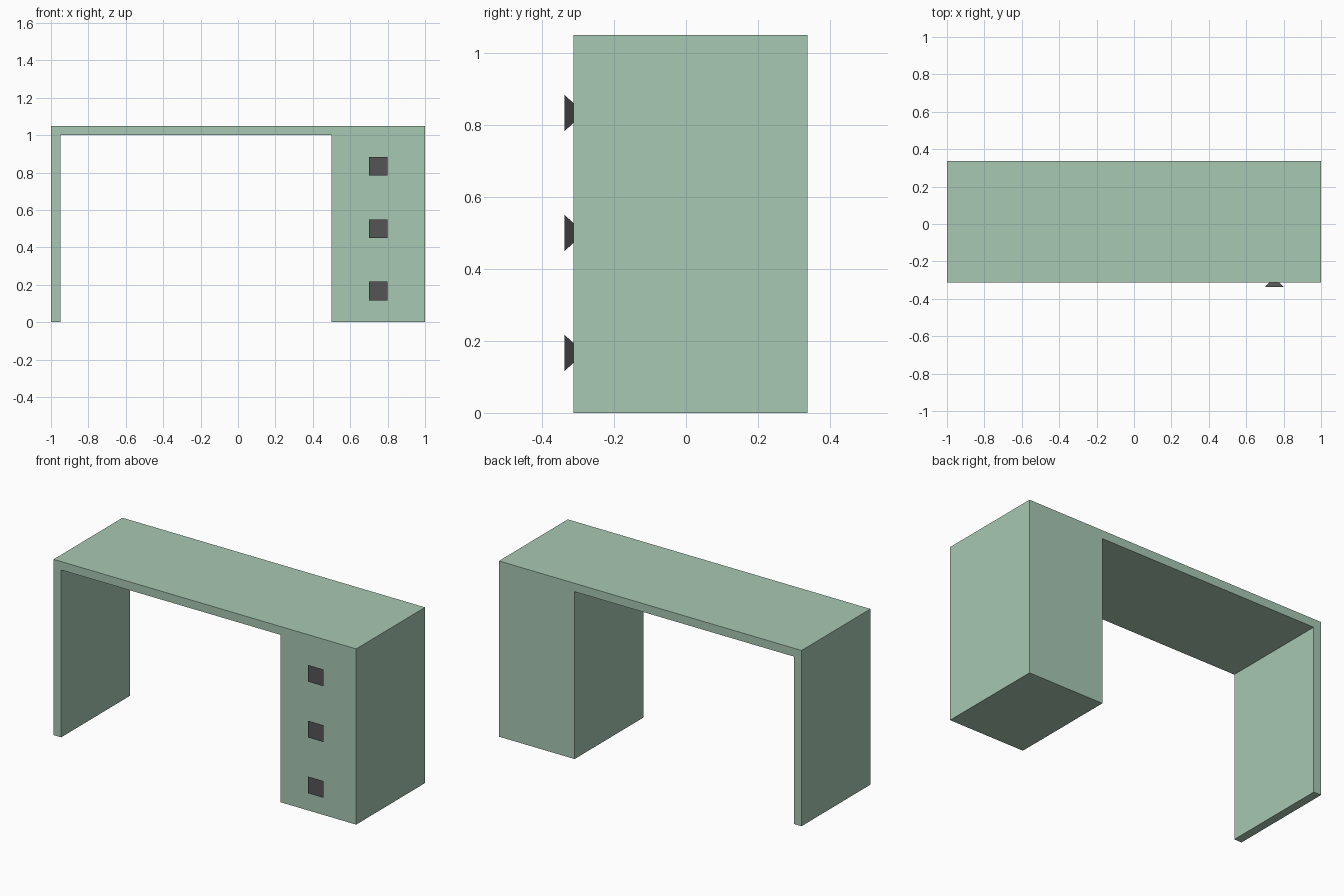
import bpy, bmesh

if "Cube" in bpy.data.objects:
    bpy.data.objects.remove(bpy.data.objects["Cube"])

def material(name, rgb):
    m = bpy.data.materials.new(name)
    m.diffuse_color = (*rgb, 1)
    m.use_nodes = True
    m.node_tree.nodes["Principled BSDF"].inputs["Base Color"].default_value = m.diffuse_color
    return m

GREEN = material("green_paint", (0.39, 0.58, 0.45))
DARK = material("dark_metal", (0.09, 0.09, 0.09))

def box(name, lo, hi, mat=GREEN):
    """Box between two corners; returns the object."""
    bm = bmesh.new()
    bmesh.ops.create_cube(bm, size=1)
    for v in bm.verts:
        v.co = [(a + b) / 2 + c * (b - a) for a, b, c in zip(lo, hi, v.co)]
    me = bpy.data.meshes.new(name)
    bm.to_mesh(me)
    bm.free()
    me.materials.append(mat)
    ob = bpy.data.objects.new(name, me)
    bpy.context.collection.objects.link(ob)
    return ob

FRONT, BACK = -0.3125, 0.3375
H, T = 1.0, 0.05          # height under the top, panel thickness
LEFT, RIGHT = 0.5, 1.0    # cabinet extent
W = 0.02                  # cabinet wall

# Desk top and side leg
box("desk_top", (-1, FRONT, H), (1, BACK, H + T))
box("side_leg", (-1, FRONT, 0), (-1 + T, BACK, H))

# Cabinet shell, open at the front
box("cabinet_left", (LEFT, FRONT, 0), (LEFT + W, BACK, H))
box("cabinet_right", (RIGHT - W, FRONT, 0), (RIGHT, BACK, H))
box("cabinet_bottom", (LEFT + W, FRONT, 0), (RIGHT - W, BACK, W))
box("cabinet_back", (LEFT + W, BACK - W, W), (RIGHT - W, BACK, H))

# Three flush drawers with flared square knobs
for i in range(3):
    z0, z1 = max(W, i / 3), (i + 1) / 3
    box(f"drawer_{i + 1}", (LEFT + W, FRONT, z0), (RIGHT - W, BACK - W, z1))
    x, z, r = 0.75, (i + 0.5) / 3, 0.05
    knob = box(f"drawer_knob_{i + 1}", (x - r, FRONT - 0.025, z - r),
               (x + r, FRONT, z + r), DARK)
    for v in knob.data.vertices:
        if v.co.y > FRONT - 0.01:   # narrow the end against the drawer
            v.co.x = x + (v.co.x - x) * 0.55
            v.co.z = z + (v.co.z - z) * 0.55
